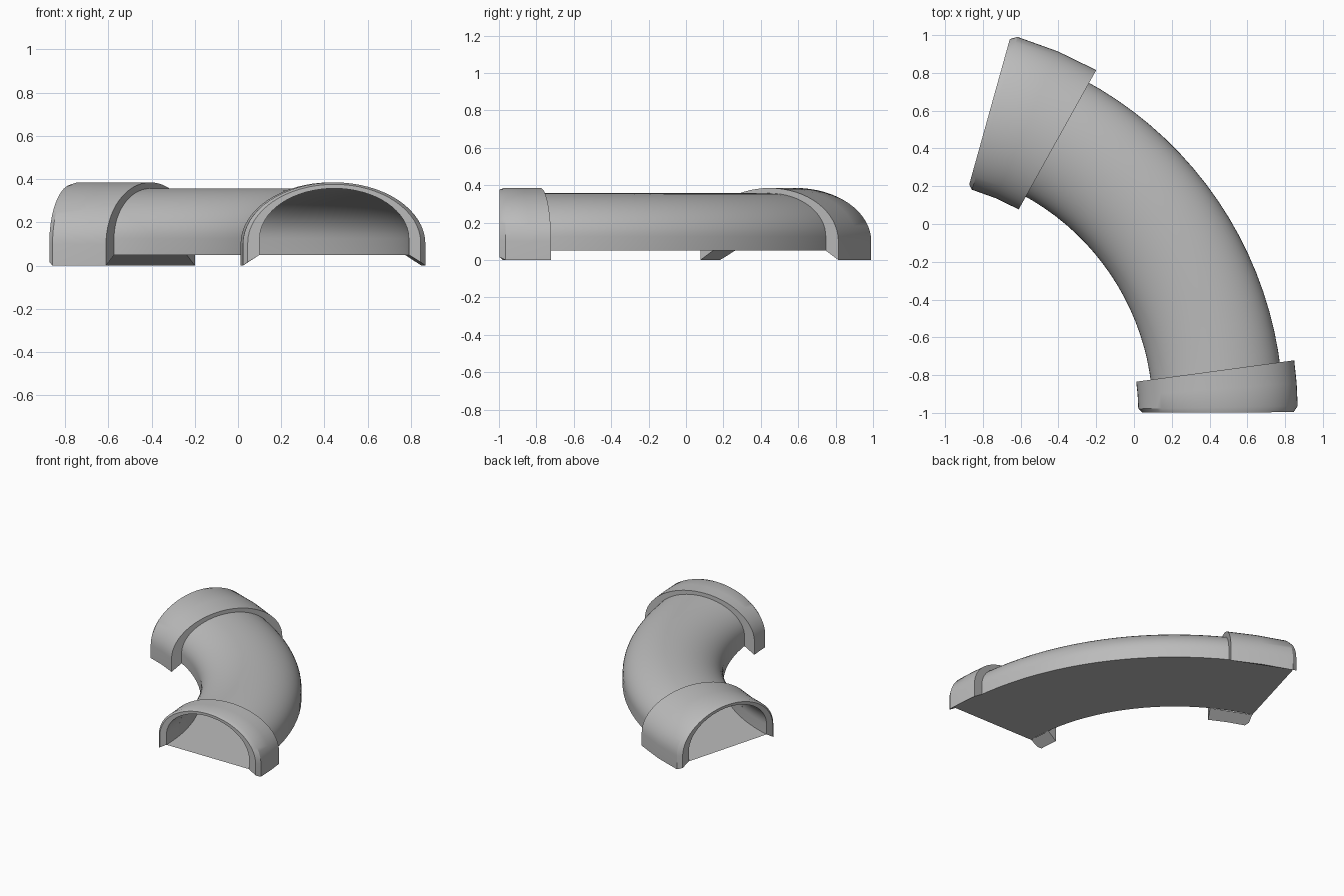
import bpy, bmesh
from math import sin, cos, pi, radians

cube = bpy.data.objects.get("Cube")
if cube:
    bpy.data.objects.remove(cube, do_unlink=True)

grey = bpy.data.materials.new("plain grey")
grey.use_nodes = True
grey.diffuse_color = (0.5, 0.5, 0.5, 1)
grey.node_tree.nodes["Principled BSDF"].inputs["Base Color"].default_value = (0.5, 0.5, 0.5, 1)

# Bend: centre of curvature, centreline radius, end angles in degrees
CX, CY, R = -1.21, -1.0, 1.655
START, END = 0.1, 74.4
ARC = 32

# Arch sections: half width, bottom height, springing height, crown height
TUBE = (0.345, 0.05, 0.125, 0.357)
OUTER = (0.422, 0.0, 0.10, 0.385)
RIM = (0.400, 0.016, 0.105, 0.376)


def arch(bm, angle, section):
    """One arch-shaped row of vertices standing on a radial plane."""
    w, bottom, spring, crown = section
    pts = [(w, bottom)]
    for i in range(ARC + 1):
        t = pi * i / ARC
        pts.append((w * cos(t), spring + (crown - spring) * sin(t)))
    pts.append((-w, bottom))
    a = radians(angle)
    return [bm.verts.new((CX + (R + o) * cos(a), CY + (R + o) * sin(a), z)) for o, z in pts]


def loft(bm, rows):
    for a, b in zip(rows, rows[1:]):
        for i in range(len(a) - 1):
            bm.faces.new((a[i], a[i + 1], b[i + 1], b[i]))


def finish(bm, name):
    bmesh.ops.recalc_face_normals(bm, faces=bm.faces)
    mesh = bpy.data.meshes.new(name)
    bm.to_mesh(mesh)
    bm.free()
    mesh.materials.append(grey)
    ob = bpy.data.objects.new(name, mesh)
    bpy.context.collection.objects.link(ob)
    bpy.ops.object.select_all(action="DESELECT")
    ob.select_set(True)
    bpy.context.view_layer.objects.active = ob
    bpy.ops.object.shade_smooth_by_angle(angle=radians(30))


# Curved arched tube with a flat floor and open ends
bm = bmesh.new()
steps = 24
rows = [arch(bm, START + (END - START) * i / steps, TUBE) for i in range(steps + 1)]
loft(bm, rows)
for a, b in zip(rows, rows[1:]):
    bm.faces.new((a[0], b[0], b[-1], a[-1]))
finish(bm, "curved_tube")


# Collars: raised band with a shoulder, a bevelled lip and sloping feet
def collar(name, shoulder, lip, end):
    bm = bmesh.new()
    middle = (shoulder + lip) / 2
    stations = [(shoulder, TUBE), (shoulder, OUTER), (middle, OUTER),
                (lip, OUTER), (end, RIM), (end, TUBE)]
    rows = [arch(bm, a, s) for a, s in stations]
    loft(bm, rows)
    for side in (0, -1):
        bm.faces.new([r[side] for r in rows])
    finish(bm, name)


collar("front_collar", 7.7, 1.0, START)
collar("back_collar", 60.9, 73.4, END)
